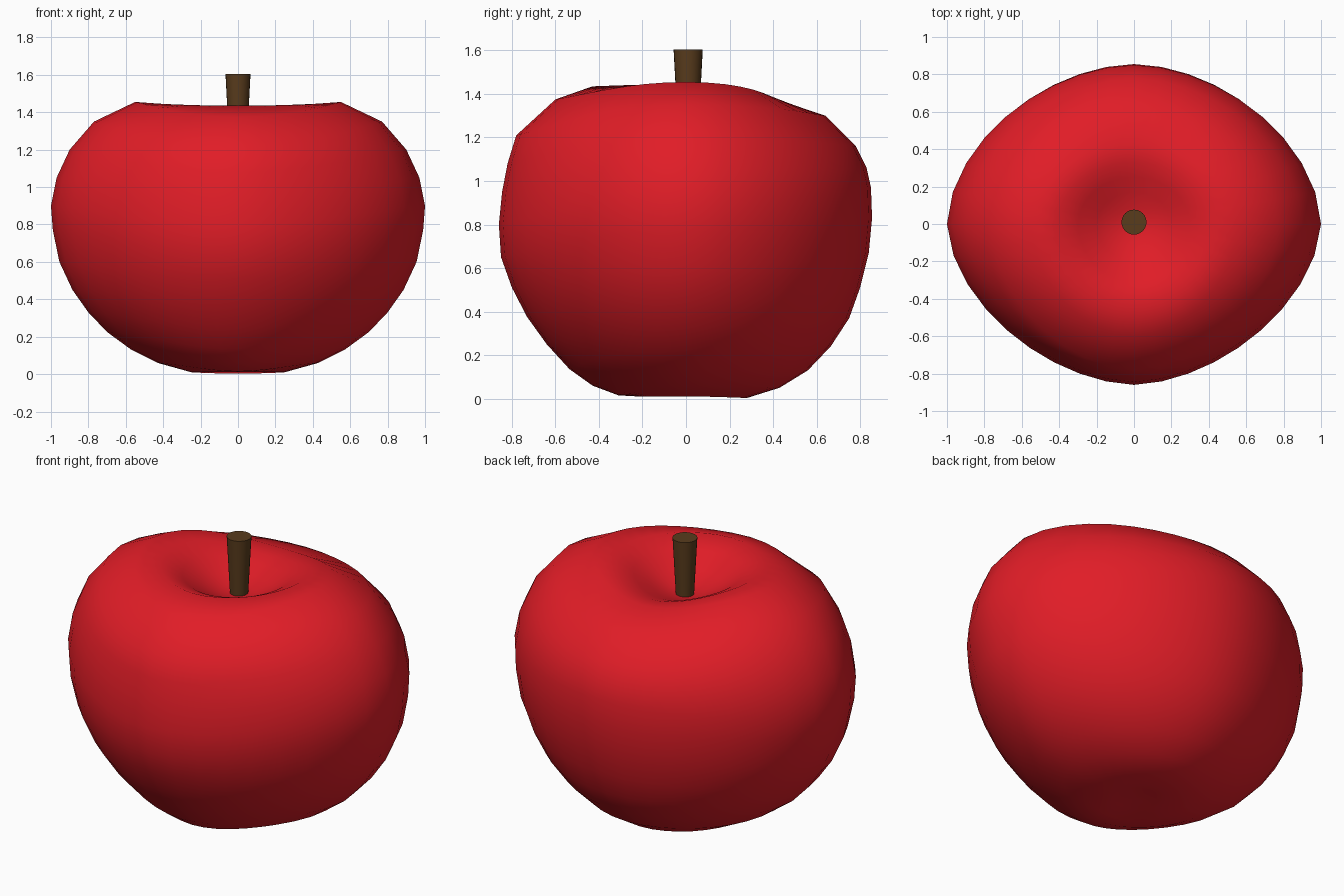
import bpy, bmesh
from math import cos, sin, pi

if "Cube" in bpy.data.objects:
    bpy.data.objects.remove(bpy.data.objects["Cube"])

# Matching profiles (radius, height), bottom to top, for side / front / back
SIDE = [(.12, .01), (.25, .01), (.43, .06), (.57, .13), (.70, .225), (.80, .33), (.885, .45),
        (.955, .60), (.99, .77), (1.0, .90), (.97, 1.05), (.90, 1.20), (.77, 1.35),
        (.55, 1.455), (.41, 1.445), (.30, 1.39), (.20, 1.325), (.10, 1.28)]
FRONT = [(.10, .015), (.22, .01), (.31, .015), (.43, .06), (.535, .135), (.64, .25), (.73, .375),
         (.80, .51), (.85, .65), (.86, .80), (.845, .95), (.82, 1.08), (.78, 1.21),
         (.60, 1.375), (.43, 1.435), (.31, 1.385), (.20, 1.32), (.10, 1.28)]
BACK = [(.12, .015), (.28, .003), (.43, .05), (.56, .13), (.665, .24), (.75, .37), (.80, .51),
        (.84, .67), (.855, .83), (.85, .97), (.83, 1.06), (.78, 1.16), (.64, 1.30),
        (.43, 1.37), (.33, 1.36), (.25, 1.335), (.17, 1.305), (.09, 1.28)]
SEGS = 36


def material(name, colour):
    m = bpy.data.materials.new(name)
    m.diffuse_color = colour
    m.use_nodes = True
    m.node_tree.nodes["Principled BSDF"].inputs["Base Color"].default_value = m.diffuse_color
    return m


def finish(bm, name, mat):
    bmesh.ops.recalc_face_normals(bm, faces=bm.faces)
    me = bpy.data.meshes.new(name)
    bm.to_mesh(me)
    bm.free()
    ob = bpy.data.objects.new(name, me)
    bpy.context.collection.objects.link(ob)
    me.materials.append(mat)
    return ob


def smooth(ob, angle):
    bpy.ops.object.select_all(action='DESELECT')
    ob.select_set(True)
    bpy.context.view_layer.objects.active = ob
    bpy.ops.object.shade_smooth_by_angle(angle=angle)


# Apple body: rings blended between the three profiles
bm = bmesh.new()
rings = []
for i, (rx, zx) in enumerate(SIDE):
    ring = []
    for k in range(SEGS):
        a = 2 * pi * k / SEGS
        c, s = cos(a), sin(a)
        ry, zy = (BACK if s > 0 else FRONT)[i]
        # slightly diamond-shaped section around the widest part
        p = 2 - (.2 if s > 0 else .27) * min(1, rx)
        r = (abs(c / rx) ** p + abs(s / ry) ** p) ** (-1 / p)
        ring.append(bm.verts.new((r * c, r * s, zx * c * c + zy * s * s)))
    rings.append(ring)
for low, high in zip(rings, rings[1:]):
    for k in range(SEGS):
        n = (k + 1) % SEGS
        bm.faces.new((low[k], low[n], high[n], high[k]))
for ring, z in ((rings[0], .02), (rings[-1], 1.265)):
    pole = bm.verts.new((0, 0, z))
    for k in range(SEGS):
        bm.faces.new((ring[k], ring[(k + 1) % SEGS], pole))
body = finish(bm, "apple_body", material("red_skin", (.75, .012, .02, 1)))
smooth(body, pi / 2)

# Stem: tapered, wider at the top
bm = bmesh.new()
bmesh.ops.create_cone(bm, cap_ends=True, segments=24, radius1=.048, radius2=.067, depth=.36)
bmesh.ops.translate(bm, verts=bm.verts, vec=(0, .01, 1.425))
stem = finish(bm, "stem", material("brown_stem", (.10, .045, .012, 1)))
smooth(stem, pi / 6)
